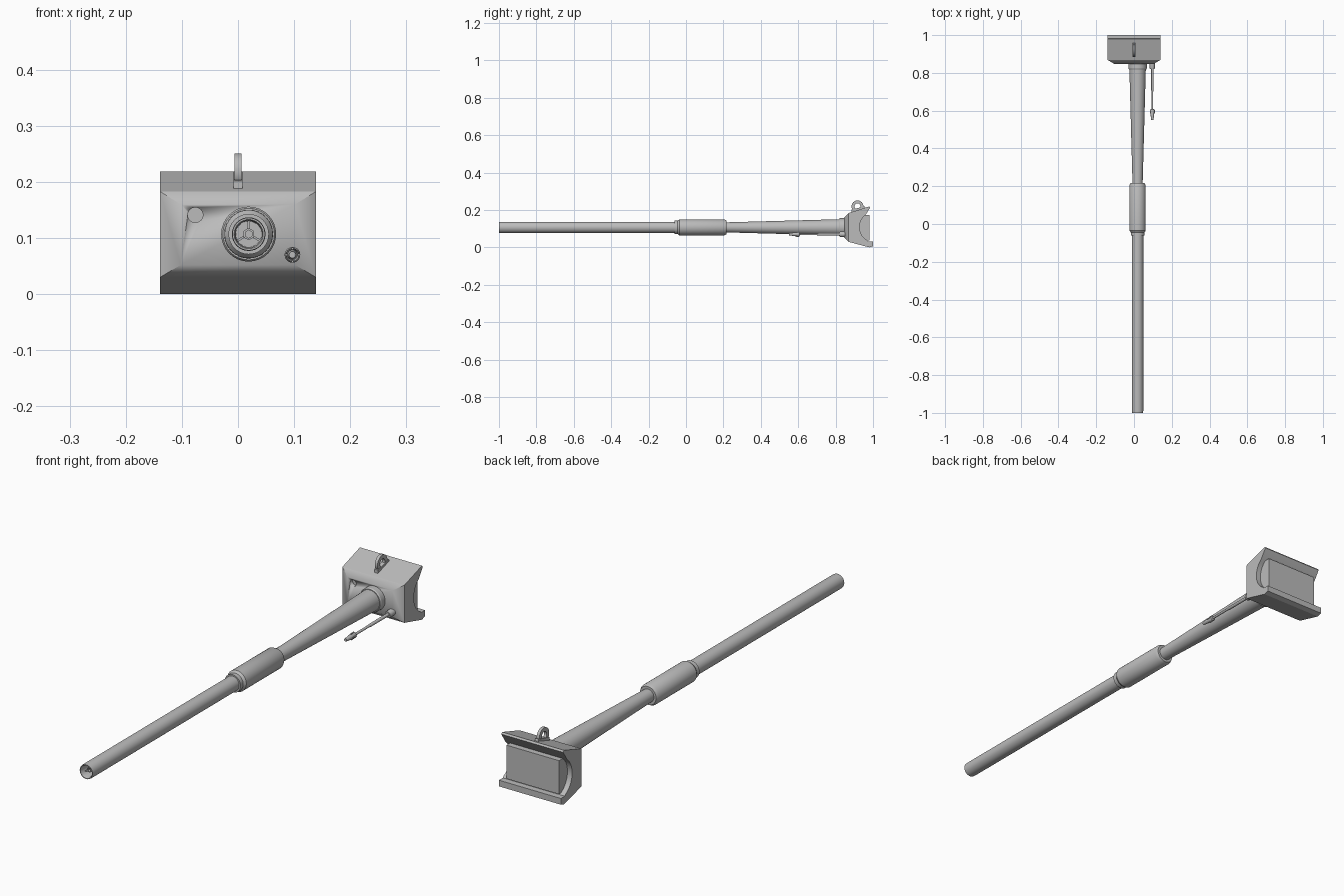
import bpy, bmesh, math
from mathutils import Matrix, Vector

if "Cube" in bpy.data.objects:
    bpy.data.objects.remove(bpy.data.objects["Cube"])

grey = bpy.data.materials.new("gun_grey")
grey.diffuse_color = (0.5, 0.5, 0.5, 1)
grey.use_nodes = True
grey.node_tree.nodes["Principled BSDF"].inputs["Base Color"].default_value = grey.diffuse_color
AX, AZ = 0.019, 0.107          # barrel axis


def finish(name, bm, angle=30):
    bmesh.ops.recalc_face_normals(bm, faces=bm.faces)
    me = bpy.data.meshes.new(name)
    bm.to_mesh(me)
    bm.free()
    me.materials.append(grey)
    ob = bpy.data.objects.new(name, me)
    bpy.context.collection.objects.link(ob)
    bpy.ops.object.select_all(action='DESELECT')
    ob.select_set(True)
    bpy.context.view_layer.objects.active = ob
    bpy.ops.object.shade_smooth_by_angle(angle=math.radians(angle))
    return ob


def lathe(name, profile, x=AX, z=AZ, n=32):
    """Revolve (y, radius) points around an axis parallel to y."""
    bm = bmesh.new()
    rings = []
    for y, r in profile:
        if r == 0:
            rings.append([bm.verts.new((x, y, z))] * n)
        else:
            rings.append([bm.verts.new((x + r * math.sin(2 * math.pi * i / n), y,
                                        z + r * math.cos(2 * math.pi * i / n))) for i in range(n)])
    for a, b in zip(rings, rings[1:]):
        for i in range(n):
            j = (i + 1) % n
            bm.faces.new(list(dict.fromkeys((a[i], a[j], b[j], b[i]))))
    return finish(name, bm)


def extrude_x(name, outline, x0, x1, angle=30):
    """Extrude a (y, z) outline from x0 to x1."""
    bm = bmesh.new()
    face = bm.faces.new([bm.verts.new((x0, y, z)) for y, z in outline])
    res = bmesh.ops.extrude_face_region(bm, geom=[face])
    bmesh.ops.translate(bm, vec=(x1 - x0, 0, 0),
                        verts=[v for v in res["geom"] if isinstance(v, bmesh.types.BMVert)])
    return finish(name, bm, angle)


def spokes(name, x, z, y0, y1, r0, r1, width, angles):
    """Radial plates around an axis parallel to y."""
    bm = bmesh.new()
    for a in angles:
        m = (Matrix.Translation((x, (y0 + y1) / 2, z)) @ Matrix.Rotation(math.radians(a), 4, 'Y')
             @ Matrix.Translation((0, 0, (r0 + r1) / 2))
             @ Matrix.Diagonal((width, y1 - y0, r1 - r0, 1)))
        bmesh.ops.create_cube(bm, size=1, matrix=m)
    return finish(name, bm)


# Barrel: hollow muzzle, straight tube, tapered rear
lathe("barrel", [(-0.95, 0), (-0.95, 0.023), (-0.995, 0.024), (-1.0, 0.026), (-1.0, 0.029),
                 (-0.99, 0.030), (0.0, 0.030), (0.1, 0.027), (0.22, 0.027),
                 (0.84, 0.044), (0.86, 0.044), (0.86, 0)])
lathe("barrel_sleeve", [(-0.062, 0.028), (-0.062, 0.036), (-0.045, 0.036), (-0.035, 0.043),
                        (0.205, 0.043), (0.217, 0.037), (0.217, 0.025)])
lathe("barrel_collar", [(0.818, 0.040), (0.818, 0.046), (0.823, 0.049), (0.86, 0.049)])

# Muzzle insert: hexagonal hub held by three spokes
lathe("muzzle_hub", [(-0.95, 0.011), (-0.98, 0.011), (-0.98, 0.007), (-0.95, 0.007)], n=6)
spokes("muzzle_spokes", AX, AZ, -0.977, -0.95, 0.009, 0.0235, 0.004, (0, 120, 240))

# Mantlet shell with hollow curved back and upper and lower lips
arc = [(1.0 - 0.072 * math.cos(math.radians(t)), 0.108 + 0.078 * math.sin(math.radians(t)))
       for t in range(55, -66, -12)]
extrude_x("mantlet_shell",
          [(0.868, 0.030), (0.868, 0.183), (0.98, 0.219), (0.985, 0.212)] + arc
          + [(0.975, 0.031), (1.0, 0.031), (1.0, 0.006), (0.98, 0.0)], -0.139, 0.139)

# Bulging mantlet front
bm = bmesh.new()
rings = []
for y, hx, z0, z1 in ((0.872, 0.139, 0.030, 0.183), (0.868, 0.139, 0.030, 0.183),
                      (0.846, 0.102, 0.052, 0.160)):
    rings.append([bm.verts.new(p) for p in ((-hx, y, z0), (hx, y, z0), (hx, y, z1), (-hx, y, z1))])
for a, b in zip(rings, rings[1:]):
    for i in range(4):
        j = (i + 1) % 4
        bm.faces.new((a[i], a[j], b[j], b[i]))
bm.faces.new(rings[0])
bm.faces.new(rings[-1])
front = finish("mantlet_front", bm, 46)

# Sight hole cut into the front
cutter = lathe("sight_cutter", [(0.82, 0), (0.82, 0.0135), (0.862, 0.0135), (0.862, 0)], -0.076, 0.141, 24)
mod = front.modifiers.new("sight_hole", 'BOOLEAN')
mod.operation, mod.object, mod.solver = 'DIFFERENCE', cutter, 'EXACT'
cutter.hide_render = True
cutter.hide_set(True)

# Block filling the back of the mantlet
extrude_x("rear_block", [(0.90, 0.036), (0.90, 0.172), (0.982, 0.172), (0.982, 0.036)], -0.118, 0.118)

# Lifting eye: plate loop with a round hole and a foot
bm = bmesh.new()
n, cy, cz = 24, 0.917, 0.219
loops = []
for x, r in ((-0.006, 0.032), (0.006, 0.032), (0.006, 0.016), (-0.006, 0.016)):
    loops.append([bm.verts.new((x, cy + r * math.cos(2 * math.pi * i / n),
                                cz + r * math.sin(2 * math.pi * i / n))) for i in range(n)])
for k in range(4):
    a, b = loops[k], loops[(k + 1) % 4]
    for i in range(n):
        j = (i + 1) % n
        bm.faces.new((a[i], a[j], b[j], b[i]))
finish("lifting_eye", bm)
extrude_x("lifting_eye_foot", [(0.885, 0.18), (0.885, 0.202), (0.955, 0.219), (0.962, 0.205)],
          -0.008, 0.008)

# Coaxial gun: socket, thin barrel and finned flash hider
CX, CZ = 0.097, 0.070
lathe("coaxial_socket", [(0.82, 0), (0.82, 0.012), (0.825, 0.014), (0.865, 0.014)], CX, CZ, 20)
lathe("coaxial_barrel", [(0.56, 0), (0.56, 0.005), (0.70, 0.005), (0.71, 0.0065), (0.83, 0.0065)],
      CX, CZ, 14)
lathe("flash_hider", [(0.55, 0), (0.55, 0.006), (0.602, 0.012), (0.607, 0.010), (0.612, 0)], CX, CZ, 16)
spokes("flash_hider_fins", CX, CZ, 0.585, 0.604, 0.004, 0.0135, 0.004, (0, 90, 180, 270))
